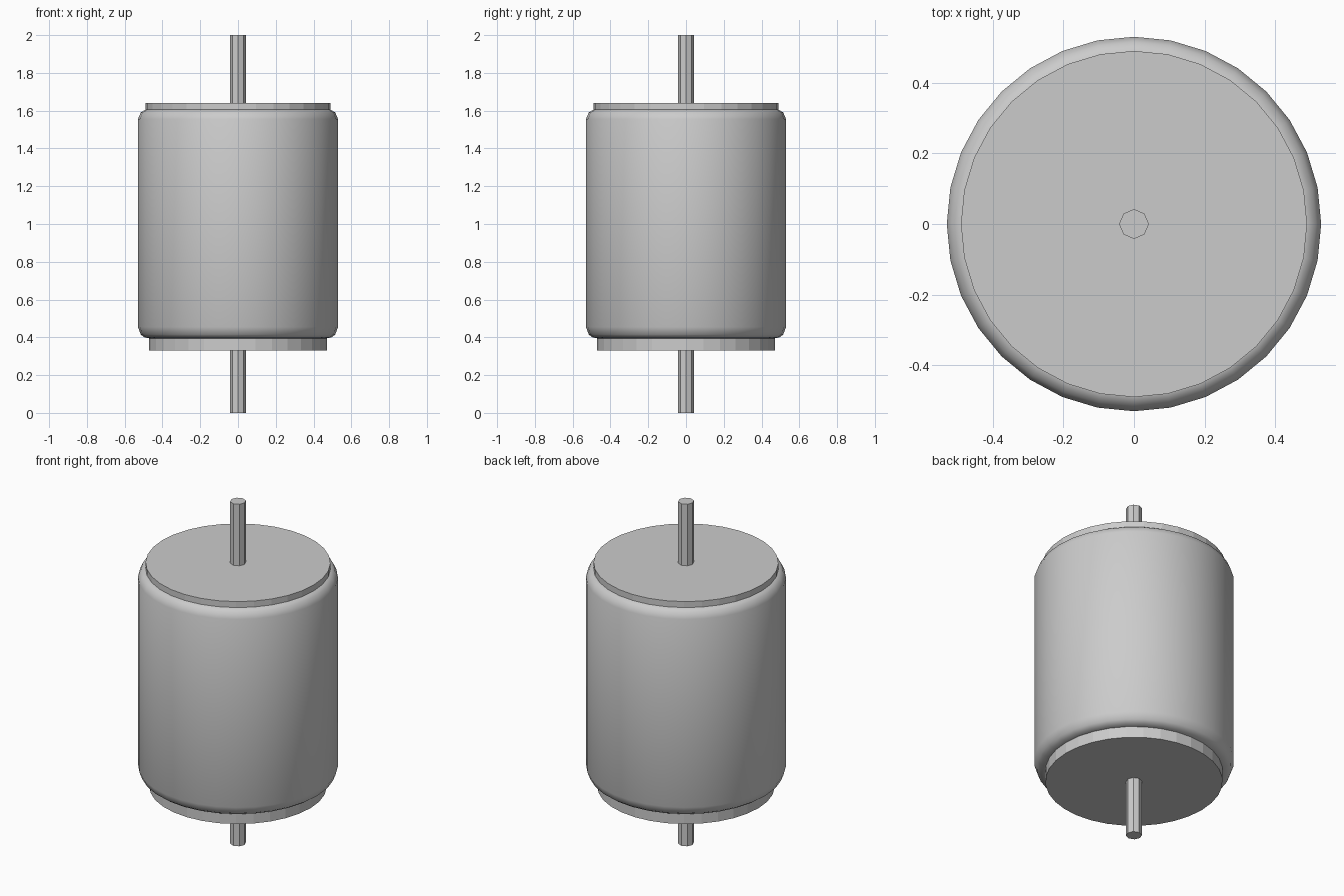
import bpy, bmesh
from math import cos, sin, tau, radians

if "Cube" in bpy.data.objects:
    bpy.data.objects.remove(bpy.data.objects["Cube"])


def lathe(name, profile, sides, smooth=False):
    """Revolve (radius, z) points about z, with flat caps at both ends."""
    bm = bmesh.new()
    rings = [[bm.verts.new((r * cos(tau * i / sides), r * sin(tau * i / sides), z))
              for i in range(sides)] for r, z in profile]
    for a, b in zip(rings, rings[1:]):
        for i in range(sides):
            j = (i + 1) % sides
            bm.faces.new((a[i], a[j], b[j], b[i]))
    bm.faces.new(rings[0][::-1])
    bm.faces.new(rings[-1])
    mesh = bpy.data.meshes.new(name)
    bm.to_mesh(mesh)
    bm.free()
    obj = bpy.data.objects.new(name, mesh)
    bpy.context.collection.objects.link(obj)
    if smooth:
        bpy.ops.object.select_all(action='DESELECT')
        obj.select_set(True)
        bpy.context.view_layer.objects.active = obj
        bpy.ops.object.shade_smooth_by_angle(angle=radians(50))
    return obj


# Rounded can
lathe("motor_body", [(0.47, 0.395), (0.495, 0.40), (0.515, 0.415), (0.53, 0.455),
                     (0.53, 1.555), (0.515, 1.59), (0.49, 1.605)], 32, True)

# End plates
lathe("bottom_plate", [(0.47, 0.33), (0.47, 0.40)], 32)
lathe("top_plate", [(0.49, 1.60), (0.49, 1.64)], 32)

# Shaft ends
lathe("lower_shaft", [(0.042, 0.0), (0.042, 0.33)], 8)
lathe("upper_shaft", [(0.042, 1.64), (0.042, 2.0)], 8)
